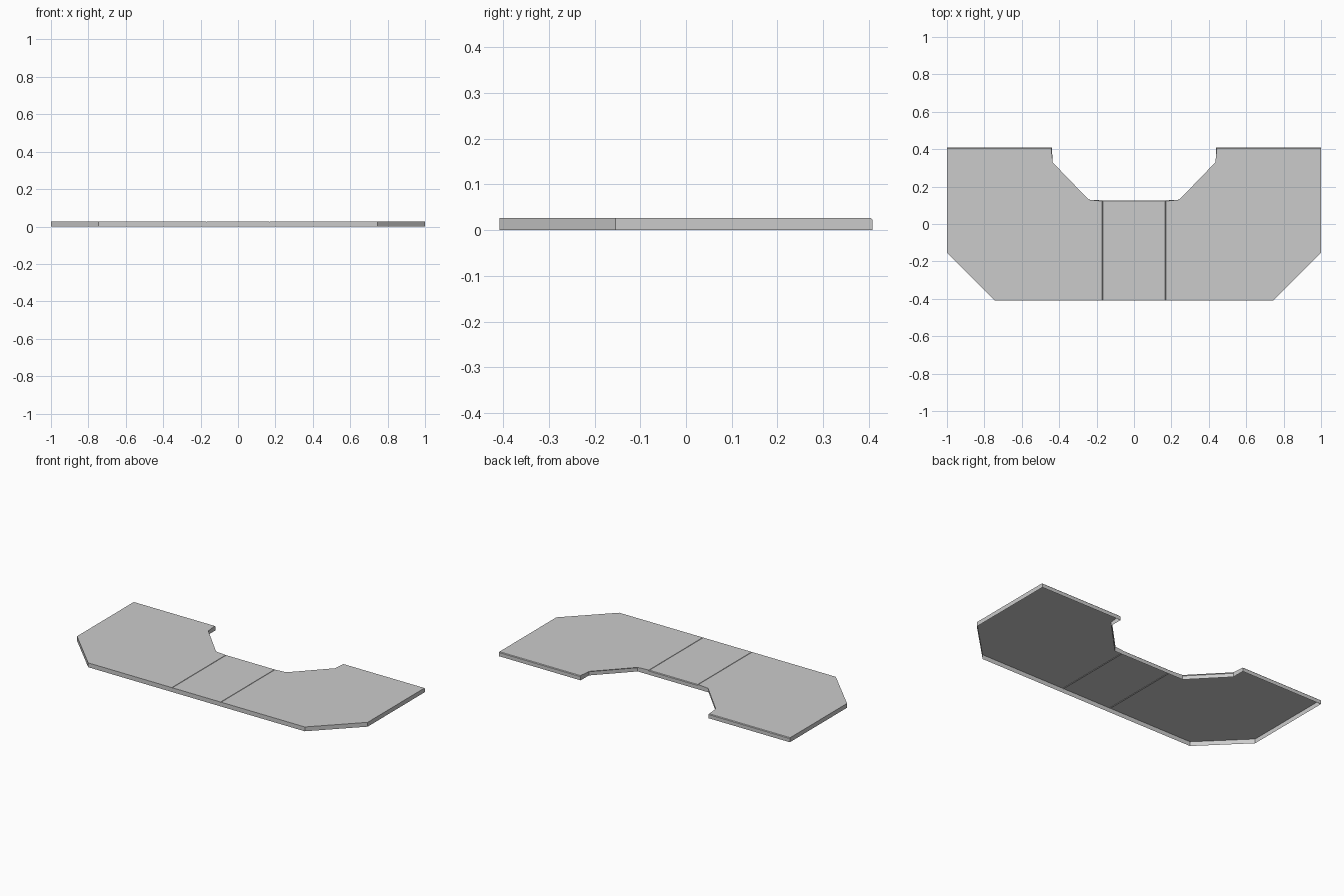
import bpy, bmesh

if "Cube" in bpy.data.objects:
    bpy.data.objects.remove(bpy.data.objects["Cube"])

TOP = 0.027             # board thickness
SEAM_OUT, SEAM_IN = 0.170, 0.166
FRONT, NOTCH = -0.408, 0.126


def link(name, bm):
    mesh = bpy.data.meshes.new(name)
    bm.to_mesh(mesh)
    bm.free()
    obj = bpy.data.objects.new(name, mesh)
    bpy.context.collection.objects.link(obj)
    return obj


def panel(name, pts):
    """Counter-clockwise outline: top sheet plus skirt, open underneath and at the seams."""
    bm = bmesh.new()
    top = [bm.verts.new((x, y, TOP)) for x, y in pts]
    low = [bm.verts.new((x, y, 0)) for x, y in pts]
    bm.faces.new(top)
    n = len(pts)
    eased = []
    for i in range(n):
        j = (i + 1) % n
        (x0, y0), (x1, y1) = pts[i], pts[j]
        if x0 == x1 and abs(x0) in (SEAM_OUT, SEAM_IN):
            continue
        bm.faces.new((low[i], low[j], top[j], top[i]))
        # edges on the sitting side are slightly eased
        if min(y0, y1) >= NOTCH:
            eased.append(bm.edges.get((top[i], top[j])))
    bmesh.ops.bevel(bm, geom=eased, offset=0.004, segments=1,
                    affect='EDGES', clamp_overlap=True)
    return link(name, bm)


def groove(name, s):
    """Shallow V joint between two panels, with its ends closed."""
    section = [(s * SEAM_IN, TOP), (s * (SEAM_IN + SEAM_OUT) / 2, TOP - 0.004), (s * SEAM_OUT, TOP)]
    bm = bmesh.new()
    rows = [[bm.verts.new((x, y, z)) for x, z in section] for y in (FRONT, NOTCH)]
    for i in range(2):
        bm.faces.new((rows[0][i], rows[0][i + 1], rows[1][i + 1], rows[1][i]))
    for row in rows:
        y = row[0].co.y
        a = bm.verts.new((section[0][0], y, 0))
        b = bm.verts.new((section[2][0], y, 0))
        bm.faces.new((a, b, row[2], row[1], row[0]))
    bmesh.ops.recalc_face_normals(bm, faces=bm.faces[:])
    return link(name, bm)


# Outline of one wing, mirrored for the other
wing = [(SEAM_OUT, FRONT), (0.745, FRONT), (1, -0.154), (1, 0.408),
        (0.439, 0.408), (0.439, 0.328), (0.244, NOTCH), (SEAM_OUT, NOTCH)]
panel("right_wing", wing)
panel("left_wing", [(-x, y) for x, y in reversed(wing)])

# Middle board
panel("centre_panel", [(-SEAM_IN, FRONT), (SEAM_IN, FRONT), (SEAM_IN, NOTCH), (-SEAM_IN, NOTCH)])

# Joints
groove("right_joint", 1)
groove("left_joint", -1)
